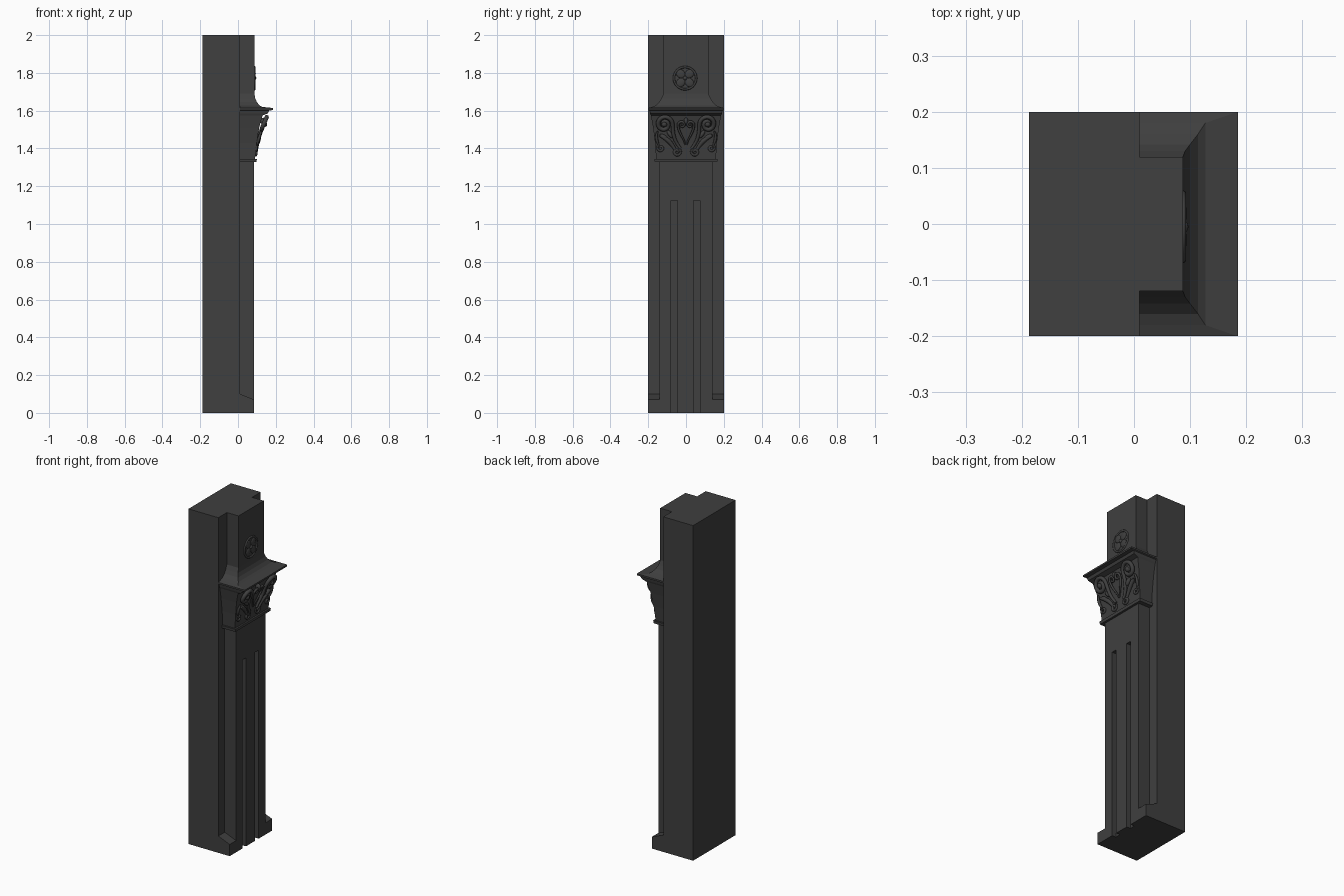
import bpy, bmesh
from math import sin, cos, pi, radians
from mathutils import Vector

if "Cube" in bpy.data.objects:
    bpy.data.objects.remove(bpy.data.objects["Cube"])

stone = bpy.data.materials.new("dark_stone")
stone.use_nodes = True
GREY = (0.05, 0.05, 0.05, 1)
stone.diffuse_color = GREY
stone.node_tree.nodes["Principled BSDF"].inputs["Base Color"].default_value = GREY


def finish(name, bm):
    bmesh.ops.recalc_face_normals(bm, faces=bm.faces)
    me = bpy.data.meshes.new(name)
    bm.to_mesh(me)
    bm.free()
    ob = bpy.data.objects.new(name, me)
    bpy.context.collection.objects.link(ob)
    me.materials.append(stone)
    return ob


def loft(name, rings):
    """Skin a stack of equal-length point rings and cap both ends."""
    bm = bmesh.new()
    loops = [[bm.verts.new(p) for p in ring] for ring in rings]
    n = len(loops[0])
    for a, b in zip(loops, loops[1:]):
        for i in range(n):
            j = (i + 1) % n
            bm.faces.new((a[i], a[j], b[j], b[i]))
    bm.faces.new(loops[0])
    bm.faces.new(loops[-1])
    return finish(name, bm)


def box(name, x0, x1, y0, y1, z0, z1):
    plan = [(x0, y0), (x1, y0), (x1, y1), (x0, y1)]
    return loft(name, [[(x, y, z) for x, y in plan] for z in (z0, z1)])


BACK, FRONT, HALF = 0.01, 0.085, 0.2

# Wall block behind the pilaster
box("wall_block", -0.187, BACK, -HALF, HALF, 0, 2)

# Shaft: fluted lower length, plain neck above
half, floor = 0.14, 0.06
plan = [(BACK, -half), (FRONT, -half)]
for y in (-0.0625, 0.0575):
    a, b = y - 0.0165, y + 0.0165
    plan += [(FRONT, a), (floor, a), (floor, b), (FRONT, b)]
plan += [(FRONT, half), (BACK, half)]
loft("fluted_shaft", [[(x, y, z) for x, y in plan] for z in (0, 1.125)])
box("shaft_neck", BACK, FRONT, -half, half, 1.125, 1.34)

# Plinth ears with sloping tops
for side, name in ((-1, "right_plinth"), (1, "left_plinth")):
    profile = [(BACK, 0), (FRONT, 0), (FRONT, 0.07), (BACK, 0.1)]
    loft(name, [[(x, side * y, z) for x, z in profile] for y in (half, HALF)])

# Capital, abacus, flared skirt and upper pier: height, front, half width
BELL = [(1.345, 0.09, 0.158), (1.43, 0.099, 0.164), (1.51, 0.112, 0.174),
        (1.575, 0.13, 0.186)]
steps = [(1.328, 0.098, 0.165), (1.345, 0.1, 0.167)] + BELL + [
    (1.585, 0.158, 0.19), (1.6, 0.165, 0.193), (1.604, 0.185, 0.2),
    (1.614, 0.185, 0.2), (1.62, 0.127, 0.18), (1.628, 0.114, 0.16),
    (1.645, 0.1, 0.142), (1.665, 0.091, 0.13), (1.69, 0.087, 0.119),
    (2.0, 0.087, 0.119)]
loft("capital_and_pier",
     [[(BACK, -w, z), (x, -w, z), (x, w, z), (BACK, w, z)] for z, x, w in steps])


def bell_x(z):
    for (z0, x0, _), (z1, x1, _) in zip(BELL, BELL[1:]):
        if z <= z1:
            break
    return x0 + (x1 - x0) * (z - z0) / (z1 - z0)


def spiral(cy, cz, r, start, turns, steps=22):
    """Points winding inward; turns may be negative. Angles in degrees."""
    pts = []
    for i in range(steps + 1):
        t = i / steps
        a = radians(start) + turns * 2 * pi * t
        rad = r * (1 - 0.82 * t)
        pts.append((cy + rad * cos(a), cz + rad * sin(a)))
    return pts


def bulge(z):
    """Carving leans further out near the top."""
    return 0.003 + 0.022 * max(0, (z - 1.42) / 0.15)


def scroll(name, pts, depth, lead=0, lift=0.0, side=1):
    cu = bpy.data.curves.new(name, 'CURVE')
    cu.dimensions = '3D'
    cu.bevel_depth, cu.bevel_resolution = depth, 2
    cu.use_fill_caps = True
    sp = cu.splines.new('POLY')
    sp.points.add(len(pts) - 1)
    for i, (p, (y, z)) in enumerate(zip(sp.points, pts)):
        p.co = (bell_x(z) + bulge(z) + lift, side * y, z, 1)
        p.radius = 0.6 + 0.4 * sin(pi * i / (len(pts) - 1))
    ob = bpy.data.objects.new(name, cu)
    bpy.context.collection.objects.link(ob)
    cu.materials.append(stone)
    for s in sp.id_data.splines:
        s.use_smooth = True


def bezier(p0, p1, p2, p3, n=12):
    out = []
    for i in range(n):
        t = i / n
        w = ((1 - t) ** 3, 3 * t * (1 - t) ** 2, 3 * t * t * (1 - t), t ** 3)
        out.append(tuple(sum(k * p[c] for k, p in zip(w, (p0, p1, p2, p3)))
                         for c in (0, 1)))
    return out


def dome(name, y, z, r, x, height, flat=1.0, turn=0.0):
    """Flattened half-buried boss or leaf facing the front."""
    bpy.ops.mesh.primitive_uv_sphere_add(segments=16, ring_count=8, radius=1,
                                         location=(x, y, z),
                                         rotation=(turn, 0, 0))
    ob = bpy.context.object
    ob.name = name
    ob.scale = (height, r, r * flat)
    ob.data.materials.append(stone)
    bpy.ops.object.shade_smooth()


# Mirrored scrollwork on the capital face
for side, tag in ((-1, "right"), (1, "left")):
    volute = spiral(0.115, 1.528, 0.044, 180, -1.6, 36)
    stem = bezier((0.03, 1.4), (0.05, 1.43), (0.07, 1.45), volute[0])
    foot = spiral(0.048, 1.382, 0.022, 150, 1.25)
    scroll(tag + "_volute", stem + volute, 0.012, side=side)
    scroll(tag + "_foot_curl", foot, 0.008, side=side)
    leaf = bezier((0.055, 1.39), (0.085, 1.44), (0.1, 1.45), (0.15, 1.475))
    scroll(tag + "_leaf_stem", leaf, 0.012, side=side)
    scroll(tag + "_outer_curl", spiral(0.134, 1.402, 0.02, 60, -1.2), 0.007, side=side)
    link = bezier((0.15, 1.49), (0.165, 1.46), (0.15, 1.43), (0.144, 1.415))
    scroll(tag + "_outer_stem", link, 0.008, side=side)
    inner = spiral(0.022, 1.525, 0.02, 0, 1.2)
    rise = bezier((0.004, 1.42), (0.012, 1.46), (0.04, 1.48), inner[0])
    scroll(tag + "_inner_curl", rise + inner, 0.007, side=side)
    dome(tag + "_volute_eye", side * 0.115, 1.528, 0.015,
         bell_x(1.528) + bulge(1.528) + 0.004, 0.015)
    for i, (y, z, turn) in enumerate(((0.085, 1.475, 0.6), (0.118, 1.462, 1.1))):
        dome(f"{tag}_leaf_{i}", side * y, z, 0.011, bell_x(z) + 0.004, 0.014,
             2.2, -side * turn)
dome("centre_bud", 0, 1.545, 0.012, bell_x(1.545) + 0.012, 0.016, 1.5)

# Rosette on the upper pier: rim, four petals and a button
RY, RZ = -0.005, 1.772
bpy.ops.mesh.primitive_torus_add(major_radius=0.059, minor_radius=0.006,
                                 major_segments=32, minor_segments=8,
                                 location=(0.087, RY, RZ), rotation=(0, pi / 2, 0))
rim = bpy.context.object
rim.name = "rosette_rim"
rim.data.materials.append(stone)
bpy.ops.object.shade_smooth()
for i in range(4):
    a = pi / 4 + i * pi / 2
    dome(f"rosette_petal_{i}", RY + 0.033 * cos(a), RZ + 0.033 * sin(a),
         0.022, 0.087, 0.007, 1.15, a - pi / 2)
dome("rosette_button", RY, RZ, 0.011, 0.088, 0.009)
